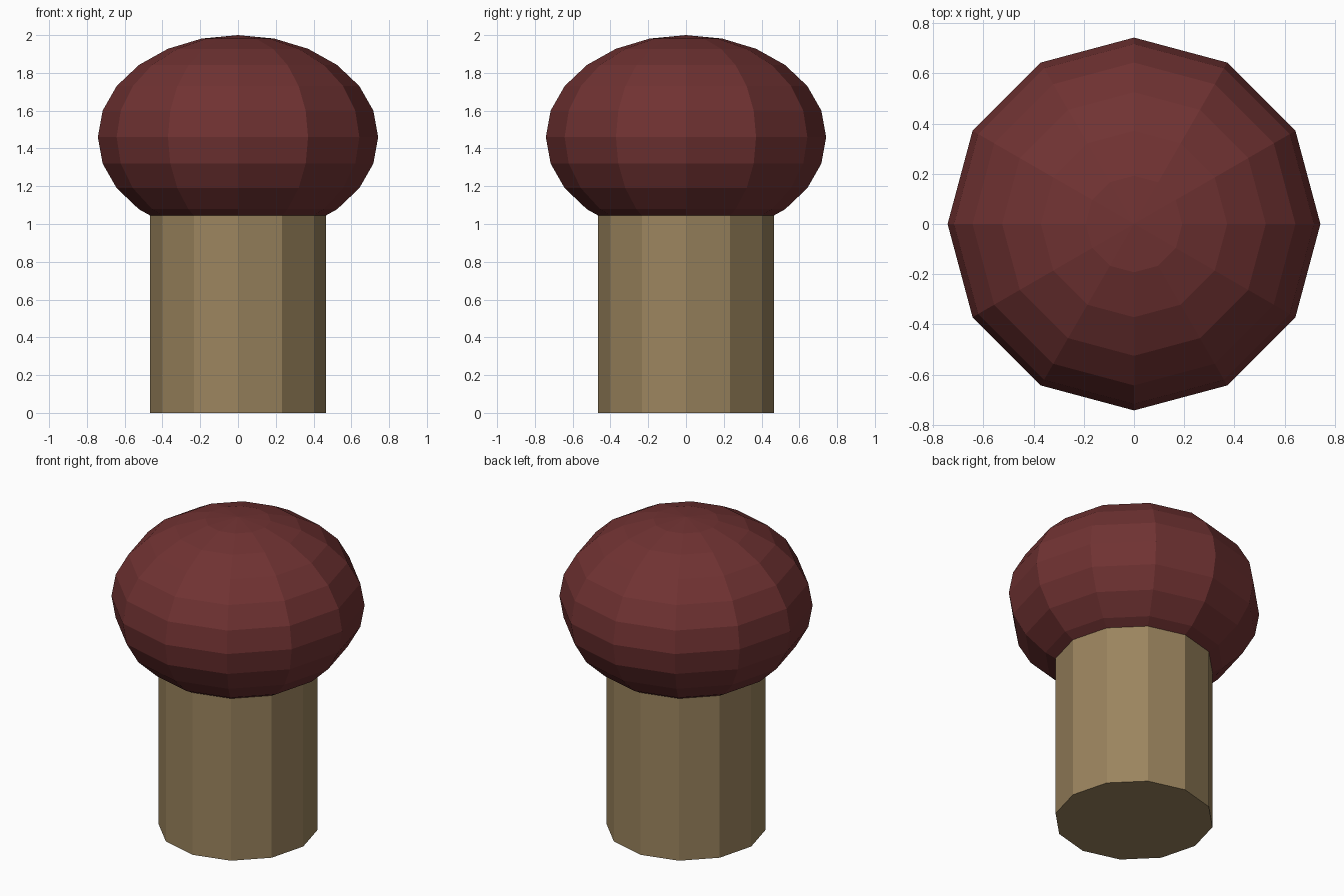
import bpy, bmesh, math

if "Cube" in bpy.data.objects:
    bpy.data.objects.remove(bpy.data.objects["Cube"])

SIDES = 12


def material(name, rgb):
    m = bpy.data.materials.new(name)
    m.diffuse_color = (*rgb, 1)
    m.use_nodes = True
    m.node_tree.nodes["Principled BSDF"].inputs["Base Color"].default_value = m.diffuse_color
    return m


def lathe(name, profile, mat):
    """Spin (radius, z) points listed bottom to top into a closed faceted solid."""
    bm = bmesh.new()
    rings = []
    for r, z in profile:
        if r < 1e-4:
            rings.append([bm.verts.new((0, 0, z))] * SIDES)
        else:
            rings.append([bm.verts.new((r * math.cos(math.tau * i / SIDES),
                                        r * math.sin(math.tau * i / SIDES), z))
                          for i in range(SIDES)])
    for low, high in zip(rings, rings[1:]):
        for i in range(SIDES):
            j = (i + 1) % SIDES
            corners = [low[i], low[j], high[j], high[i]]
            bm.faces.new(list(dict.fromkeys(corners)))
    for ring in (rings[0], rings[-1]):
        if ring[0] is not ring[1]:
            bm.faces.new(ring)
    bmesh.ops.recalc_face_normals(bm, faces=bm.faces[:])
    mesh = bpy.data.meshes.new(name)
    bm.to_mesh(mesh)
    bm.free()
    mesh.materials.append(mat)
    ob = bpy.data.objects.new(name, mesh)
    bpy.context.collection.objects.link(ob)
    return ob


STEM_R, JOIN_Z = 0.465, 1.045

# Stem: straight twelve-sided column
lathe("stem", [(STEM_R, 0), (STEM_R, JOIN_Z)],
      material("tan stem", (0.328, 0.231, 0.112)))

# Cap: flattened sphere, cut off where it meets the stem
cap = [(STEM_R, JOIN_Z)]
for a in range(135, -1, -15):
    t = math.radians(a)
    cap.append((0.742 * math.sin(t), 1.46 + 0.54 * math.cos(t)))
lathe("cap", cap, material("dark red cap", (0.162, 0.032, 0.032)))
